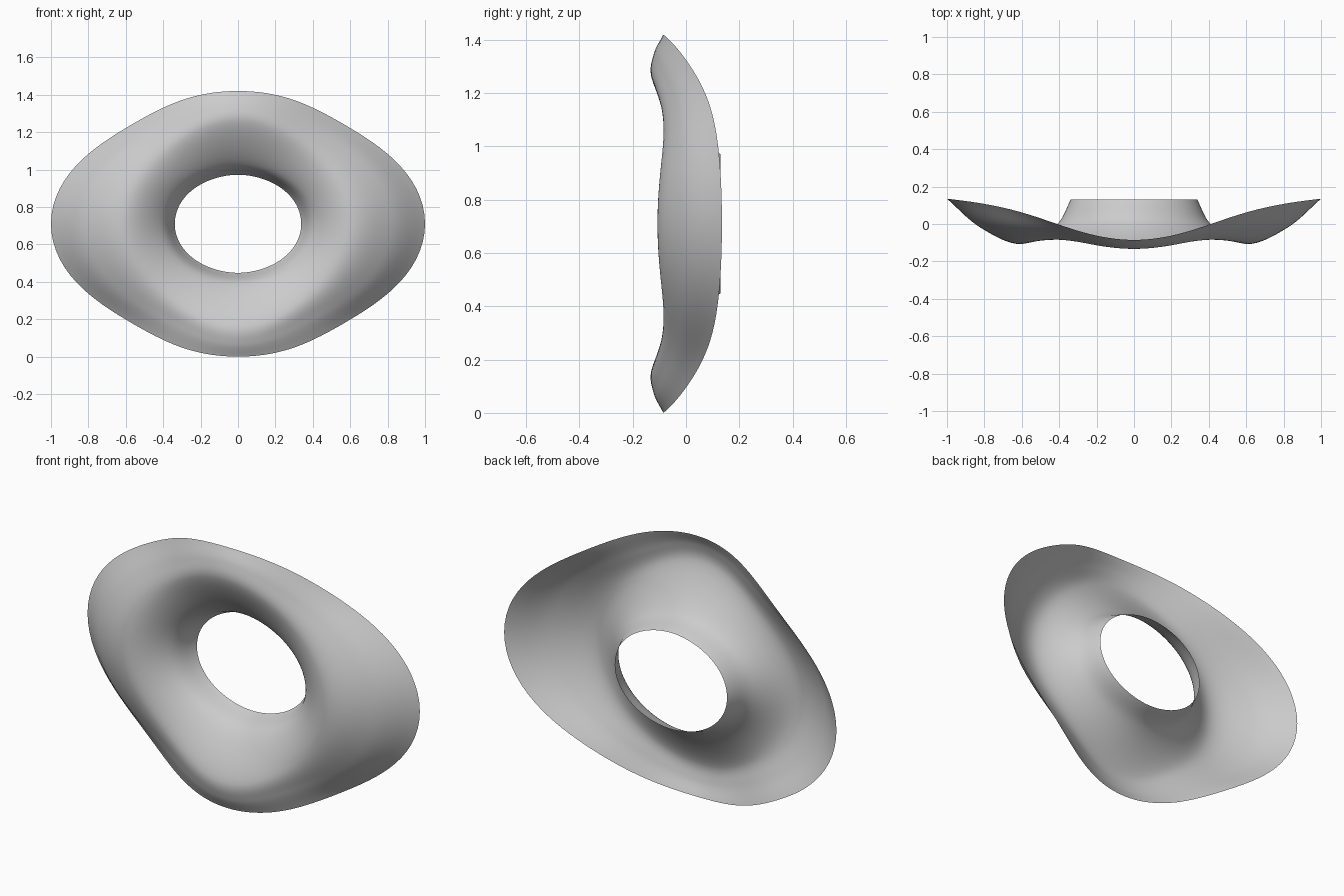
import bpy, bmesh
from math import cos, pi, sin
from mathutils import Vector

if "Cube" in bpy.data.objects:
    bpy.data.objects.remove(bpy.data.objects["Cube"])

SEGMENTS, STEPS, CENTRE_Z = 128, 8, 0.71

# Profile points from hole rim to outer edge.
# Each: radius at (side, diagonal, top), then depth y at (side, diagonal, top)
RINGS = [
    ((0.338, 0.292, 0.262), (0.130, 0.130, 0.130)),    # hole rim
    ((0.410, 0.355, 0.322), (0.000, 0.005, 0.010)),    # funnel wall
    ((0.600, 0.540, 0.550), (-0.107, -0.085, -0.130)),  # front crest
    ((0.820, 0.660, 0.640), (-0.020, -0.040, -0.120)),  # outer slope
    ((1.000, 0.770, 0.710), (0.135, 0.045, -0.085)),   # outer edge
]


def around(vals, t):
    """Smooth periodic blend through side, diagonal and top values."""
    s, d, n = vals
    return ((s + n + 2 * d) / 4 + (s - n) / 2 * cos(2 * t)
            + (s + n - 2 * d) / 4 * cos(4 * t))


def smooth_path(pts, steps):
    """Catmull-Rom curve (centripetal) through 2D points."""
    p = [2 * pts[0] - pts[1]] + pts + [2 * pts[-1] - pts[-2]]
    out = []
    for i in range(1, len(p) - 2):
        a, b, c, d = p[i - 1:i + 3]
        ka, kb, kc = ((q - r).length ** 0.5 for q, r in ((b, a), (c, b), (d, c)))
        m1 = (c - b) + kb * ((b - a) / ka - (c - a) / (ka + kb))
        m2 = (c - b) + kb * ((d - c) / kc - (d - b) / (kb + kc))
        for k in range(steps):
            u = k / steps
            out.append((2 * u**3 - 3 * u**2 + 1) * b + (u**3 - 2 * u**2 + u) * m1
                       + (3 * u**2 - 2 * u**3) * c + (u**3 - u**2) * m2)
    return out + [pts[-1]]


# Sheet swept around the hole
bm = bmesh.new()
columns = []
for j in range(SEGMENTS):
    t = 2 * pi * j / SEGMENTS
    keys = [Vector((around(r, t), around(y, t))) for r, y in RINGS]
    keys[-1].x += 0.01 * (cos(6 * t) - cos(2 * t))     # flatter diagonal edges
    columns.append([bm.verts.new((q.x * cos(t), q.y, CENTRE_Z + q.x * sin(t)))
                    for q in smooth_path(keys, STEPS)])
for j, col in enumerate(columns):
    nxt = columns[(j + 1) % SEGMENTS]
    for i in range(len(col) - 1):
        bm.faces.new((col[i], col[i + 1], nxt[i + 1], nxt[i])).smooth = True

mesh = bpy.data.meshes.new("curved_ring_sheet")
bm.to_mesh(mesh)
bm.free()
bpy.context.collection.objects.link(bpy.data.objects.new("curved_ring_sheet", mesh))
